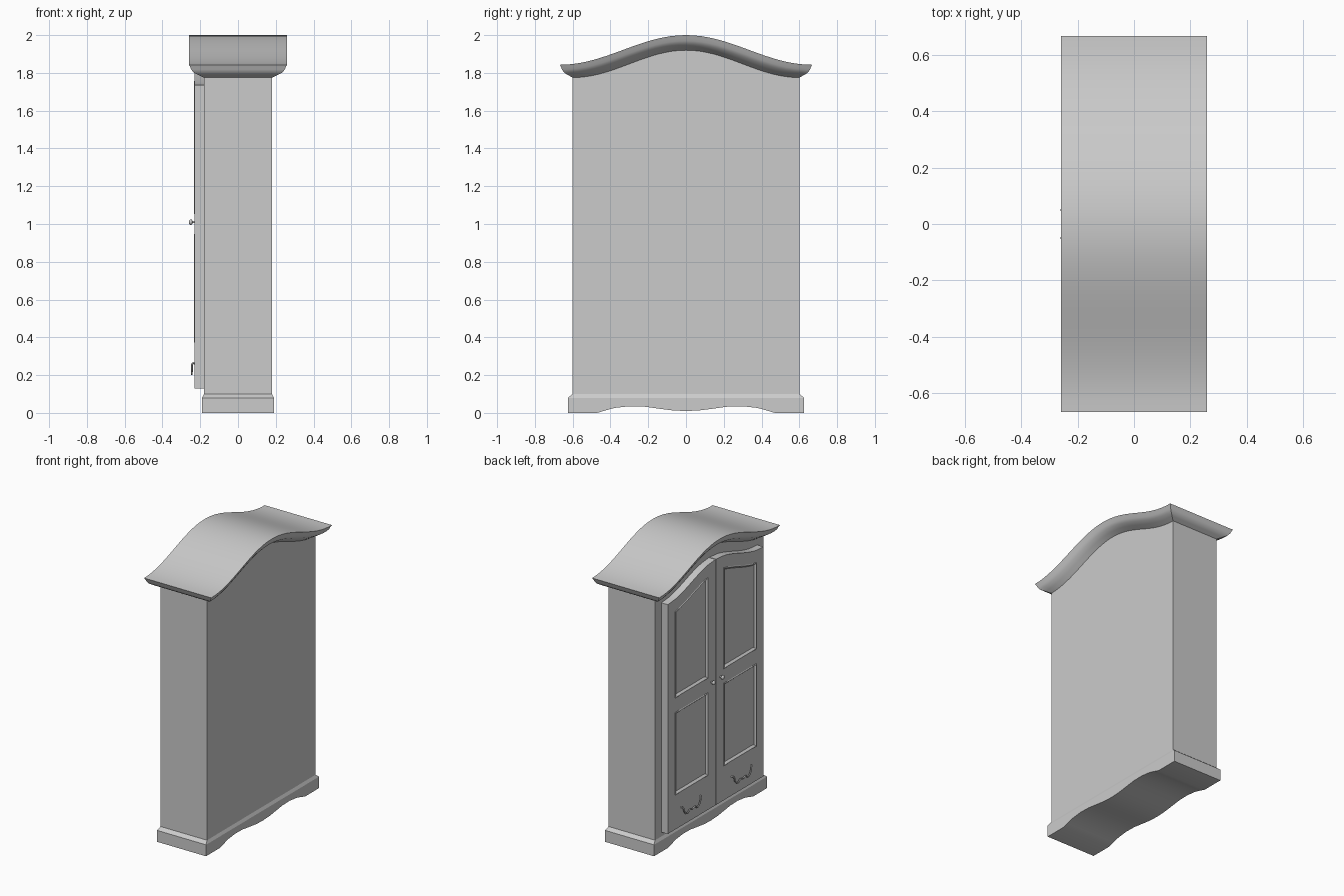
import bpy, bmesh
from math import cos, pi

if "Cube" in bpy.data.objects:
    bpy.data.objects.remove(bpy.data.objects["Cube"])

grey = bpy.data.materials.new("plain grey")
grey.use_nodes = True
colour = (0.6, 0.6, 0.6, 1)
grey.diffuse_color = colour
grey.node_tree.nodes["Principled BSDF"].inputs["Base Color"].default_value = colour

HALF_X, HALF_Y = 0.18, 0.6


def finish(bm, name, fix=True):
    if fix:
        bmesh.ops.recalc_face_normals(bm, faces=bm.faces)
    mesh = bpy.data.meshes.new(name)
    bm.to_mesh(mesh)
    bm.free()
    ob = bpy.data.objects.new(name, mesh)
    bpy.context.collection.objects.link(ob)
    shade(ob)
    return ob


def shade(ob):
    ob.data.materials.append(grey)
    bpy.ops.object.select_all(action="DESELECT")
    ob.select_set(True)
    bpy.context.view_layer.objects.active = ob
    bpy.ops.object.shade_smooth_by_angle(angle=pi / 6)


def wave(y, half, low, rise):
    """Arch that flattens out at both ends."""
    return low + rise * (1 + cos(pi * min(abs(y), half) / half)) / 2


def spread(a, b, n):
    return [a + (b - a) * i / n for i in range(n + 1)]


def prism(name, outline, x):
    """Outline of (y, z) points extruded along x, from -x to x."""
    bm = bmesh.new()
    face = bm.faces.new([bm.verts.new((-x, y, z)) for y, z in outline])
    new = bmesh.ops.extrude_face_region(bm, geom=[face], use_keep_orig=True)["geom"]
    bmesh.ops.translate(bm, vec=(2 * x, 0, 0),
                        verts=[v for v in new if isinstance(v, bmesh.types.BMVert)])
    return finish(bm, name)


def roof(y):
    return wave(y, HALF_Y, 1.775, 0.145)


# Carcass with arched top
ys = spread(-HALF_Y, HALF_Y, 32)
prism("carcass", [(y, roof(y)) for y in ys] + [(HALF_Y, 0.08), (-HALF_Y, 0.08)], HALF_X)

# Plinth with scalloped lower edge
half = [(0.47, 0), (0.43, 0.012), (0.38, 0.026), (0.3, 0.035), (0.22, 0.033),
        (0.14, 0.022), (0.07, 0.013)]
scallop = [(-y, z) for y, z in half] + [(0, 0.01)] + half[::-1]
prism("plinth", [(-0.625, 0.08), (-0.625, 0)] + scallop + [(0.625, 0), (0.625, 0.08)], 0.19)

# Sloping ledge on the plinth
bm = bmesh.new()
rings = [[bm.verts.new((sx * x, sy * y, z)) for sx, sy in ((-1, -1), (1, -1), (1, 1), (-1, 1))]
         for x, y, z in ((0.19, 0.625, 0.08), (HALF_X, HALF_Y, 0.1))]
for i in range(4):
    j = (i + 1) % 4
    bm.faces.new((rings[0][i], rings[0][j], rings[1][j], rings[1][i]))
finish(bm, "plinth_ledge")

# Crown moulding following the arch, with overhanging top
bm = bmesh.new()
steps = [(0, 0), (0.03, 0.014), (0.055, 0.027), (0.067, 0.042), (0.073, 0.056), (0.08, 0.068)]
layers = []
for out, up in steps:
    sides = []
    for s in (-1, 1):
        sides.append([bm.verts.new((s * (HALF_X + out), y * (1 + out * 1.4),
                                    roof(y) + up * wave(y, HALF_Y, 1, 0.176))) for y in ys])
    layers.append(sides[0] + sides[1][::-1])
count = len(layers[0])
for a, b in zip(layers, layers[1:]):
    for i in range(count):
        j = (i + 1) % count
        bm.faces.new((a[i], a[j], b[j], b[i]))
top = layers[-1]
for i in range(len(ys) - 1):
    bm.faces.new((top[i], top[i + 1], top[-2 - i], top[-1 - i]))
finish(bm, "crown")


def door(name, side):
    """Door slab with arched top and two recessed panels."""
    cols = [0.003] + spread(0.085, 0.45, 12) + [0.53]
    bm = bmesh.new()
    grid = []
    for y in cols:
        arch = wave(y, 0.53, 1.735, 0.115)
        heights = (0.13, 0.37, 0.95, 1.05, arch - 0.085, arch)
        grid.append([bm.verts.new((-0.23, side * y, z)) for z in heights])
    panels = {1: [], 3: []}
    for c in range(len(cols) - 1):
        for r in range(5):
            quad = [grid[c][r], grid[c][r + 1], grid[c + 1][r + 1], grid[c + 1][r]]
            f = bm.faces.new(quad if side > 0 else quad[::-1])
            if r in panels and 0 < c < len(cols) - 2:
                panels[r].append(f)
    bm.normal_update()
    if bm.faces[:][0].normal.x > 0:
        bmesh.ops.reverse_faces(bm, faces=bm.faces)
    # slab edges run back to the carcass
    rim = [e for e in bm.edges if e.is_boundary]
    new = bmesh.ops.extrude_edge_only(bm, edges=rim)["geom"]
    bmesh.ops.translate(bm, vec=(0.05, 0, 0),
                        verts=[v for v in new if isinstance(v, bmesh.types.BMVert)])
    bm.normal_update()
    # stepped moulding around each panel
    for faces in panels.values():
        for width, depth in ((0.006, 0.004), (0.012, -0.014)):
            bmesh.ops.inset_region(bm, faces=faces, thickness=width, depth=depth)
    finish(bm, name, fix=False)


def knob(name, y):
    """Round knob on a thin stem."""
    bpy.ops.mesh.primitive_cylinder_add(vertices=12, radius=0.006, depth=0.03,
                                        location=(-0.238, y, 1.01), rotation=(0, pi / 2, 0))
    bpy.context.object.name = name + "_stem"
    shade(bpy.context.object)
    bpy.ops.mesh.primitive_uv_sphere_add(segments=16, ring_count=8, radius=0.015,
                                         location=(-0.25, y, 1.01))
    bpy.context.object.name = name
    bpy.context.object.scale.x = 0.7
    shade(bpy.context.object)


def handle(name, y):
    """Curved drop handle."""
    path = [(0.11, -0.23, 0.262), (0.1, -0.24, 0.262), (0.085, -0.244, 0.225),
            (0.055, -0.245, 0.205), (0.03, -0.245, 0.22)]
    points = [(-a, x, z) for a, x, z in path] + [(0, -0.245, 0.214)] + path[::-1]
    curve = bpy.data.curves.new(name, "CURVE")
    curve.dimensions = "3D"
    curve.bevel_depth = 0.005
    curve.bevel_resolution = 2
    curve.use_fill_caps = True
    spline = curve.splines.new("BEZIER")
    spline.resolution_u = 4
    spline.bezier_points.add(len(points) - 1)
    for p, (a, x, z) in zip(spline.bezier_points, points):
        p.co = (x, y + a, z)
        p.handle_left_type = p.handle_right_type = "AUTO"
    ob = bpy.data.objects.new(name, curve)
    bpy.context.collection.objects.link(ob)
    curve.materials.append(grey)


# Doors and their hardware
for label, side in (("left", -1), ("right", 1)):
    door(label + "_door", side)
    knob(label + "_knob", side * 0.05)
    handle(label + "_handle", side * 0.28)
